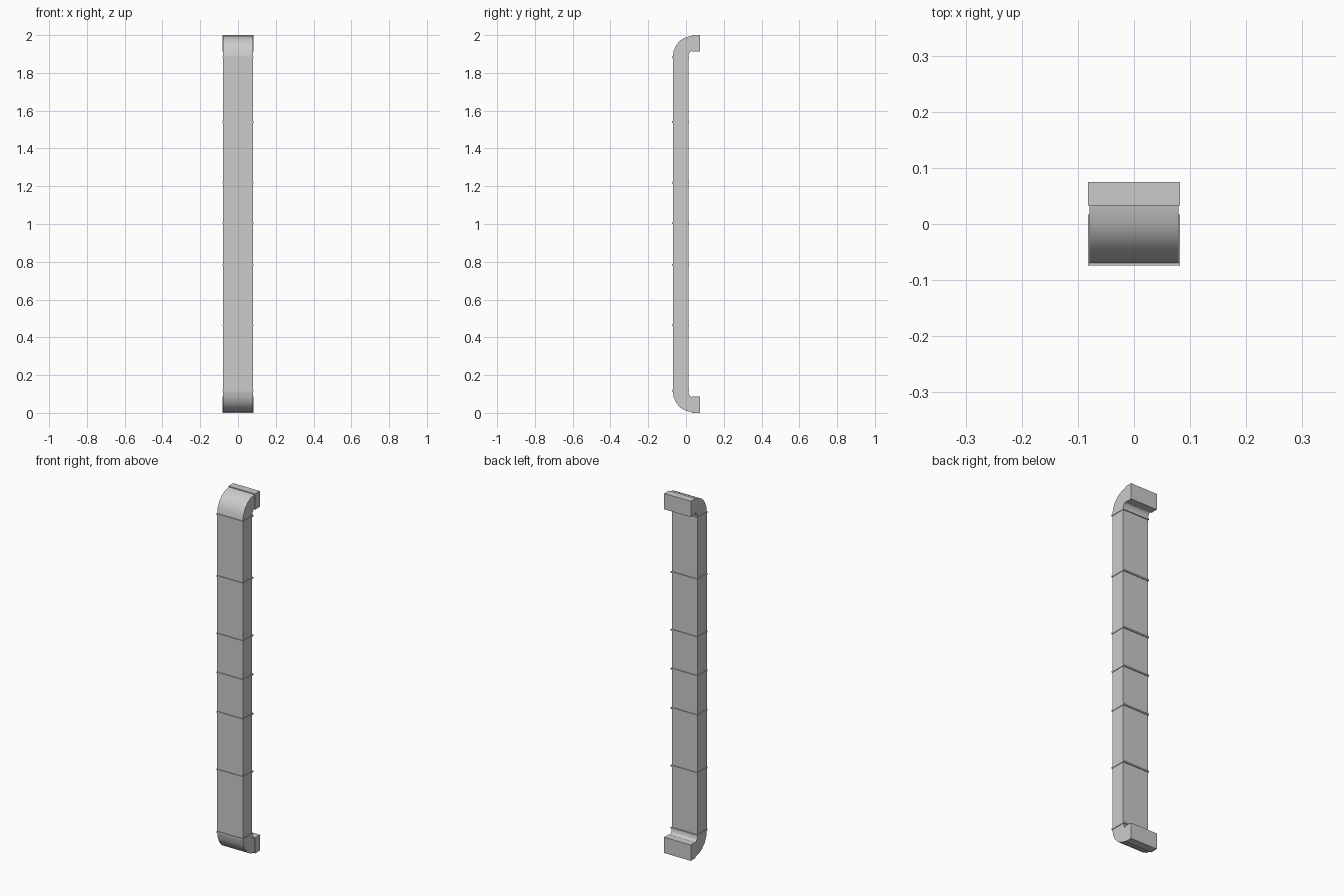
import bpy, bmesh, math

cube = bpy.data.objects.get("Cube")
if cube:
    bpy.data.objects.remove(cube, do_unlink=True)

grey = bpy.data.materials.new("duct grey")
grey.use_nodes = True
color = (0.6, 0.6, 0.6, 1)
grey.diffuse_color = color
grey.node_tree.nodes["Principled BSDF"].inputs["Base Color"].default_value = color

HALF_W = 0.079
FRONT, BACK = -0.07, 0.012
BEND_Z, FLANGE_Y = 0.885, 0.033      # heights measured from the middle


def finish(name, bm):
    bmesh.ops.recalc_face_normals(bm, faces=bm.faces)
    mesh = bpy.data.meshes.new(name)
    bm.to_mesh(mesh)
    bm.free()
    mesh.materials.append(grey)
    ob = bpy.data.objects.new(name, mesh)
    bpy.context.collection.objects.link(ob)
    return ob


def box(name, x, y0, y1, z0, z1):
    bm = bmesh.new()
    bmesh.ops.create_cube(bm, size=1)
    for v in bm.verts:
        v.co.x *= 2 * x
        v.co.y = y1 if v.co.y > 0 else y0
        v.co.z = z1 if v.co.z > 0 else z0
    return finish(name, bm)


def elbow(name, side):
    # Quarter bend swept from the straight duct back to the flange
    bm = bmesh.new()
    rings = []
    steps = 5
    for i in range(steps + 1):
        a = math.pi / 2 * i / steps
        c, s = math.cos(a), math.sin(a)
        outer = (FLANGE_Y - (FLANGE_Y - FRONT) * c, BEND_Z + 0.11 * s)
        inner = (FLANGE_Y - (FLANGE_Y - BACK) * c, BEND_Z + 0.032 * s)
        rings.append([bm.verts.new((x, y, 1 + side * z))
                      for x, (y, z) in ((-HALF_W, outer), (HALF_W, outer),
                                        (HALF_W, inner), (-HALF_W, inner))])
    for r, q in zip(rings, rings[1:]):
        for k in range(4):
            bm.faces.new((r[k], r[(k + 1) % 4], q[(k + 1) % 4], q[k]))
    bm.faces.new(rings[0])
    bm.faces.new(rings[-1])
    ob = finish(name, bm)
    bpy.ops.object.select_all(action='DESELECT')
    ob.select_set(True)
    bpy.context.view_layer.objects.active = ob
    bpy.ops.object.shade_smooth_by_angle(angle=math.radians(40))


# Straight duct
box("straight_duct", HALF_W, FRONT, BACK, 1 - BEND_Z, 1 + BEND_Z)

# Bends and end flanges, mirrored top to bottom
for label, side in (("upper", 1), ("lower", -1)):
    elbow(label + "_elbow", side)
    z0, z1 = sorted((1 + side * 0.912, 1 + side))
    box(label + "_flange", 0.082, FLANGE_Y, 0.075, z0, z1)

# Thin joint bands
for i, z in enumerate((0.117, 0.463, 0.784, 1.003, 1.219, 1.54, 1.884)):
    box(f"joint_band_{i + 1}", 0.082, FRONT - 0.004, BACK + 0.005, z - 0.004, z + 0.004)
